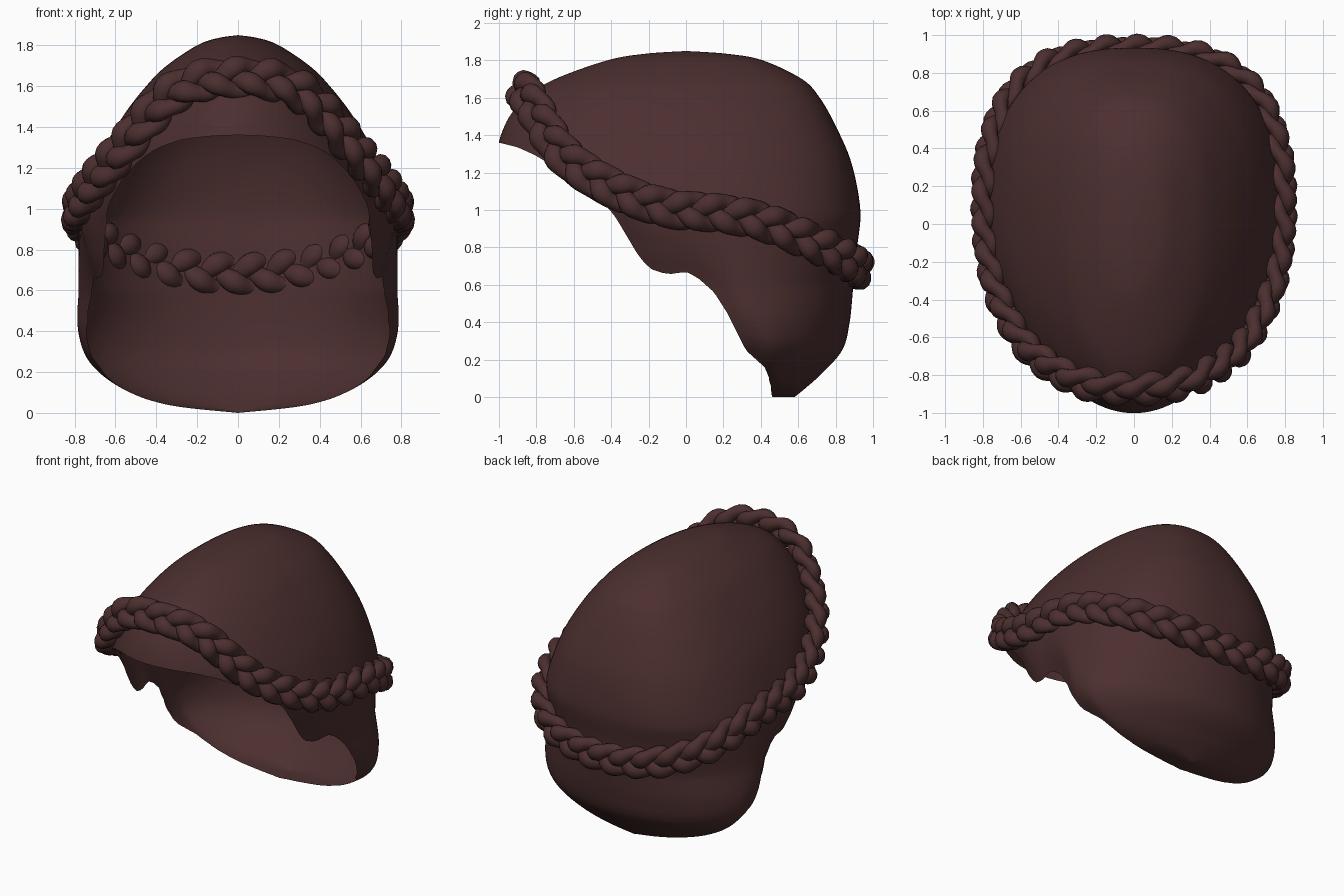
import bpy, bmesh, math
from mathutils import Vector

if "Cube" in bpy.data.objects:
    bpy.data.objects.remove(bpy.data.objects["Cube"])

hair = bpy.data.materials.new("dark brown")
hair.diffuse_color = (0.072, 0.028, 0.028, 1)
hair.use_nodes = True
hair.node_tree.nodes["Principled BSDF"].inputs["Base Color"].default_value = hair.diffuse_color


def catmull(p, t, closed=False):
    """Smooth curve through the tuples p at index t."""
    n = len(p)
    i = int(math.floor(t))
    if not closed:
        i = max(0, min(n - 2, i))
    f = t - i
    pick = (lambda k: p[k % n]) if closed else (lambda k: p[max(0, min(n - 1, k))])
    a, b, c, d = (pick(i + k) for k in (-1, 0, 1, 2))
    return [0.5 * (2 * q + (r - o) * f + (2 * o - 5 * q + 4 * r - s) * f * f
                   + (3 * q - o - 3 * r + s) * f ** 3) for o, q, r, s in zip(a, b, c, d)]


def add_mesh(name, verts, faces):
    me = bpy.data.meshes.new(name)
    me.from_pydata(verts, [], faces)
    bm = bmesh.new()
    bm.from_mesh(me)
    bmesh.ops.remove_doubles(bm, verts=bm.verts, dist=0.0004)
    for f in bm.faces:
        f.smooth = True
    bm.to_mesh(me)
    bm.free()
    me.materials.append(hair)
    ob = bpy.data.objects.new(name, me)
    bpy.context.collection.objects.link(ob)
    return ob


# Cap: horizontal sections as height, half width, front y, back y, widest y
SECTIONS = [
    (1.85, 0, 0, 0, 0), (1.835, .1, -.22, .22, 0), (1.8, .2, -.42, .41, 0),
    (1.7, .35, -.70, .62, 0), (1.6, .45, -.86, .715, 0), (1.45, .565, -.97, .80, 0),
    (1.25, .68, -1.01, .885, 0), (1.0, .77, -.92, .932, .02), (.8, .785, -.85, .915, .12),
    (.6, .79, -.7, .895, .22), (.4, .81, -.5, .875, .27), (.25, .765, -.2, .835, .3),
    (.12, .6, .0, .72, .36), (.04, .36, .2, .63, .42), (0, 0, .40, .58, .48)]
# Hairline height along y
EDGE = [(-1.0, 1.36), (-.9, 1.335), (-.8, 1.29), (-.6, 1.16), (-.4, 1.0), (-.31, .85),
        (-.24, .73), (-.18, .68), (-.1, .655), (0, .67), (.06, .64), (.15, .56), (.22, .45),
        (.32, .25), (.42, .16), (.45, .09), (.46, -.01)]


def edge_z(y):
    if y <= EDGE[0][0]:
        return EDGE[0][1]
    for (y0, z0), (y1, z1) in zip(EDGE, EDGE[1:]):
        if y <= y1:
            return z0 + (z1 - z0) * (y - y0) / (y1 - y0)
    return -.01


def clamp(v):
    return max(0.0, min(1.0, v))


def above(p):
    return p.z - edge_z(p.y)


def cap_point(t, ang):
    z, w, yf, yb, c = catmull(SECTIONS, t)
    s, k = math.sin(ang), -math.cos(ang)          # angle 0 is the front
    # squarer at the back of the crown, rounder at the nape
    e = 1.0 if k < 0 else 1.0 - .2 * clamp((z - .6) / .35)
    x = w * math.copysign(abs(s) ** e, s)
    y = c + (c - yf) * k if k < 0 else c + (yb - c) * k ** e
    p = Vector((x, y, max(z, 0)))
    # side hair curls inward near the hairline
    curl = clamp(1 - above(p) / .4) ** 2 * clamp((1.25 - z) / .3) * clamp((.5 - y) / .15)
    p.x *= 1 - .09 * curl
    return p


def clip(poly):
    """Keep the part of a polygon above the hairline."""
    out = []
    for a, b in zip(poly, poly[1:] + poly[:1]):
        fa, fb = above(a), above(b)
        if fa >= 0:
            out.append(a)
        if (fa >= 0) != (fb >= 0):
            out.append(a.lerp(b, fa / (fa - fb)))
    return out


COLS, ROWS = 128, 98
last = len(SECTIONS) - 1
grid = [[cap_point(last * r / ROWS, 2 * math.pi * i / COLS) for r in range(ROWS + 1)]
        for i in range(COLS)]
verts, faces = [], []
for i in range(COLS):
    a, b = grid[i], grid[(i + 1) % COLS]
    for r in range(ROWS):
        quad = [a[r], a[r + 1], b[r + 1], b[r]] if r else [a[0], a[1], b[1]]
        quad = clip(quad)
        if len(quad) > 2:
            faces.append(range(len(verts), len(verts) + len(quad)))
            verts += quad
add_mesh("hair_cap", verts, faces)

# Braid path: right half, mirrored to a closed loop
HALF = [(0, -.875, 1.64), (.18, -.86, 1.625), (.35, -.81, 1.54), (.57, -.65, 1.29),
        (.72, -.38, 1.11), (.78, -.1, 1.01), (.79, .15, .985), (.765, .4, .94),
        (.66, .67, .83), (.45, .85, .74), (.2, .915, .69), (0, .925, .68)]
LOOP = HALF + [(-x, y, z) for x, y, z in HALF[-2:0:-1]]

# even spacing along the path
dense = [Vector(catmull(LOOP, len(LOOP) * i / 2000, True)) for i in range(2001)]
dist = [0.0]
for a, b in zip(dense, dense[1:]):
    dist.append(dist[-1] + (b - a).length)
PERIODS, STEPS, SIDES = 12, 30, 12
N = PERIODS * STEPS
path, j = [], 0
for i in range(N):
    d = dist[-1] * i / N
    while dist[j + 1] < d:
        j += 1
    path.append(dense[j].lerp(dense[j + 1], (d - dist[j]) / (dist[j + 1] - dist[j])))

# frame at each step: tangent, outward, across the band
frames = []
for i, p in enumerate(path):
    tan = (path[(i + 1) % N] - path[i - 1]).normalized()
    out = Vector((p.x / .64, p.y / .9, 0)).normalized()
    out.z = .75 * (p.z - .95)
    out = (out - tan * out.dot(tan)).normalized()
    frames.append((tan, out, tan.cross(out)))


def strand(phase, name):
    mid = []
    for i in range(N):
        a = 2 * math.pi * i / STEPS + phase
        _, out, side = frames[i]
        mid.append(path[i] + side * .062 * math.sin(a) + out * .028 * math.sin(2 * a))
    vs, fs = [], []
    for i in range(N):
        tan = (mid[(i + 1) % N] - mid[i - 1]).normalized()
        out = frames[i][1]
        out = (out - tan * out.dot(tan)).normalized()
        side = tan.cross(out)
        a = 2 * math.pi * i / STEPS + phase
        fat = 1 + .12 * math.cos(4 * a + math.pi)      # fuller where it shows
        for s in range(SIDES):
            q = 2 * math.pi * s / SIDES
            vs.append(mid[i] + side * .05 * fat * math.cos(q) + out * .042 * fat * math.sin(q))
    for i in range(N):
        for s in range(SIDES):
            a, b, s2 = i * SIDES, (i + 1) % N * SIDES, (s + 1) % SIDES
            fs.append((a + s, a + s2, b + s2, b + s))
    add_mesh(name, vs, fs)


for k in range(3):
    strand(2 * math.pi * k / 3, "braid_strand_%d" % (k + 1))
